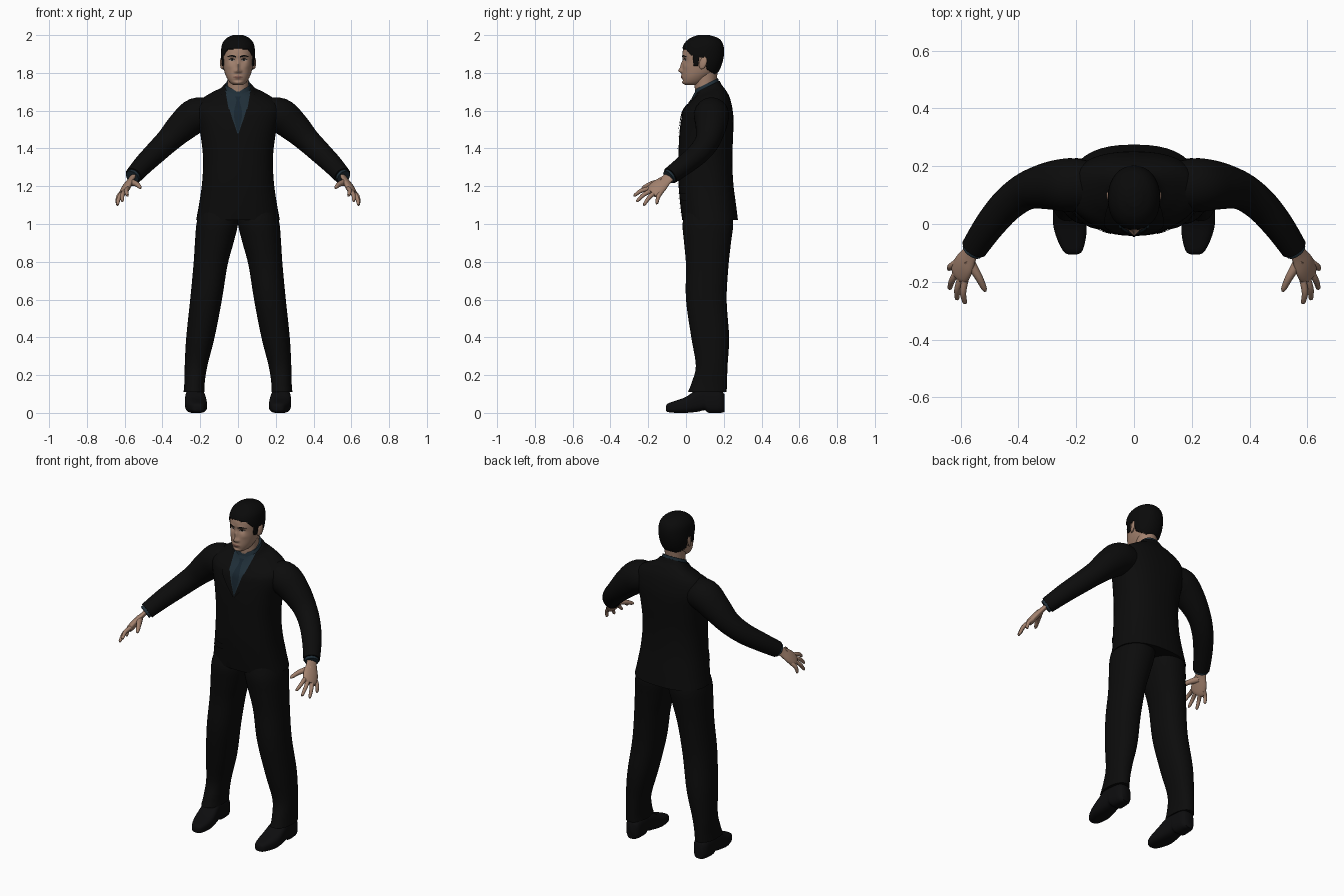
import bpy, bmesh
from math import sin, cos, pi, exp, copysign
from mathutils import Vector
from mathutils.bvhtree import BVHTree

cube = bpy.data.objects.get("Cube")
if cube:
    bpy.data.objects.remove(cube)


def material(name, r, g, b, rough=0.8):
    m = bpy.data.materials.new(name)
    m.use_nodes = True
    m.diffuse_color = (r, g, b, 1)
    shader = m.node_tree.nodes["Principled BSDF"]
    shader.inputs["Base Color"].default_value = (r, g, b, 1)
    shader.inputs["Roughness"].default_value = rough
    return m


suit = material("suit black", .0035, .0035, .0035)
leather = material("shoe black", .004, .004, .0045)
shirt = material("shirt blue", .014, .028, .04)
tie = material("tie blue", .009, .019, .029)
skin = material("skin", .36, .22, .155)
hair = material("hair black", .003, .003, .003)
lips = material("lips", .22, .105, .08)
eye = material("eye white", .3, .27, .25)


def resample(rows, steps):
    """Smooth curve through rows of any length."""
    rows = [Vector(r) for r in rows]
    out = []
    for i in range(len(rows) - 1):
        p, q = rows[i], rows[i + 1]
        before = rows[i - 1] if i else p
        after = rows[min(i + 2, len(rows) - 1)]
        m, n = (q - before) / 2, (after - p) / 2
        for s in range(steps):
            t = s / steps
            u = 1 - t
            out.append(p * (1 + 2 * t) * u * u + m * t * u * u
                       + q * t * t * (3 - 2 * t) - n * t * t * u)
    return out + [rows[-1]]


def finish(name, bm, mat, mirror=False):
    me = bpy.data.meshes.new(name)
    bm.to_mesh(me)
    bm.free()
    me.materials.append(mat)
    ob = bpy.data.objects.new(name, me)
    bpy.context.collection.objects.link(ob)
    bpy.ops.object.select_all(action='DESELECT')
    ob.select_set(True)
    bpy.context.view_layer.objects.active = ob
    bpy.ops.object.shade_smooth_by_angle(angle=pi / 3)
    if mirror:
        ob.modifiers.new("Mirror", 'MIRROR').use_mirror_merge = False
    return ob


def skin_rings(rings):
    """Bridge rings of points into a capped surface."""
    bm = bmesh.new()
    loops = [[bm.verts.new(p) for p in ring] for ring in rings]
    n = len(loops[0])
    for a, b in zip(loops, loops[1:]):
        for i in range(n):
            j = (i + 1) % n
            bm.faces.new((a[i], a[j], b[j], b[i]))
    bm.faces.new(loops[0])
    bm.faces.new(loops[-1])
    bmesh.ops.recalc_face_normals(bm, faces=bm.faces)
    return bm


def loft(rows, steps=5, n=40, power=2.4, axis='Z'):
    """Rows: level, centre x, half width, near edge, far edge."""
    rings = []
    for t, cx, hx, lo, hi in resample(rows, steps):
        ring = []
        for k in range(n):
            c, s = cos(2 * pi * k / n), sin(2 * pi * k / n)
            a = cx + hx * copysign(abs(c) ** (2 / power), c)
            b = (lo + hi) / 2 + (hi - lo) / 2 * copysign(abs(s) ** (2 / power), s)
            ring.append((a, b, t) if axis == 'Z' else (a, t, b))
        rings.append(ring)
    return skin_rings(rings)


def tube(name, rows, mat, across=(0, 1, 0), flat=1, n=20):
    """Rows: x, y, z, radius along a limb, mirrored to both sides."""
    pts = resample(rows, 5)
    rings = []
    for i, p in enumerate(pts):
        d = (pts[min(i + 1, len(pts) - 1)] - pts[max(i - 1, 0)]).to_3d().normalized()
        u = Vector(across)
        u = (u - d * u.dot(d)).normalized()
        v = d.cross(u) * flat
        rings.append([p.to_3d() + (u * cos(2 * pi * k / n) + v * sin(2 * pi * k / n)) * p[3]
                      for k in range(n)])
    return finish(name, skin_rings(rings), mat, True)


def patch(name, edge_a, edge_b, target, mat, mirror=False, lift=.003, cols=10):
    """Thin panel between two (x, z) edges, laid on the front of a surface."""
    bm = bmesh.new()
    grid = []
    for a, b in zip(resample(edge_a, 6), resample(edge_b, 6)):
        row = []
        for k in range(cols + 1):
            x, z = a.lerp(b, k / cols)
            hit = target.ray_cast(Vector((x, -1, z)), Vector((0, 1, 0)))[0]
            hit = hit or target.find_nearest(Vector((x, 0, z)))[0]
            row.append(bm.verts.new((x, hit.y - lift, z)))
        grid.append(row)
    for r, s in zip(grid, grid[1:]):
        for k in range(cols):
            bm.faces.new((r[k], r[k + 1], s[k + 1], s[k]))
    bmesh.ops.recalc_face_normals(bm, faces=bm.faces)
    if sum(f.normal.y for f in bm.faces) > 0:
        bmesh.ops.reverse_faces(bm, faces=bm.faces)
    return finish(name, bm, mat, mirror)


def tilt_collar(bm):
    for v in bm.verts:
        v.co.z += (v.co.y - .12) * .5 * min(1, max(0, (v.co.z - 1.6) / .12))


# Jacket body and shirt collar
bm = loft([(1.02, 0, .222, -.02, .275), (1.1, 0, .207, -.03, .265), (1.22, 0, .19, -.04, .25),
           (1.35, 0, .185, -.04, .245), (1.48, 0, .2, -.035, .25), (1.58, 0, .225, -.02, .25),
           (1.64, 0, .215, .0, .235), (1.68, 0, .155, .025, .21), (1.705, 0, .1, .04, .19),
           (1.73, 0, .076, .05, .178)])
tilt_collar(bm)
chest = BVHTree.FromBMesh(bm)
finish("jacket", bm, suit)
bm = loft([(1.68, 0, .073, .04, .175), (1.72, 0, .07, .044, .174), (1.748, 0, .063, .05, .17)])
tilt_collar(bm)
finish("shirt_collar", bm, shirt)

# Shirt front, tie, collar wings, lapels, front seam and pocket flaps
opening = [(.003, 1.48), (.04, 1.59), (.064, 1.69)]
patch("shirt_front", [(-x, z) for x, z in opening], opening, chest, shirt)
patch("tie", [(-.003, 1.485), (-.022, 1.58), (-.009, 1.65), (-.016, 1.675)],
      [(.003, 1.485), (.022, 1.58), (.009, 1.65), (.016, 1.675)], chest, tie, lift=.006)
patch("collar_wing", [(.012, 1.685), (.044, 1.61)], [(.068, 1.71), (.05, 1.61)],
      chest, shirt, True, .008)
patch("lapel", opening, [(.006, 1.47), (.1, 1.6), (.085, 1.7)], chest, suit, True, .007)
patch("front_seam", [(-.004, 1.03), (-.004, 1.48)], [(.004, 1.03), (.004, 1.48)], chest, suit, lift=.005)
patch("pocket_flap", [(.08, 1.13), (.08, 1.165)], [(.17, 1.12), (.165, 1.16)], chest, suit, True, .006)

# Trouser legs
finish("trouser_leg", loft([
    (1.08, .1, .1, .0, .24), (1.0, .11, .11, -.018, .25), (.9, .126, .102, -.01, .238),
    (.78, .146, .09, .0, .225), (.6, .169, .084, .0, .215), (.4, .199, .075, .028, .228),
    (.25, .222, .06, .052, .22), (.16, .23, .054, .03, .217), (.11, .232, .056, .01, .215)],
    power=2.2), suit, True)

# Shoes
finish("shoe", loft([
    (-.106, .212, .012, .012, .035), (-.095, .212, .032, .004, .05), (-.05, .217, .05, .0, .066),
    (.0, .222, .058, .0, .085), (.06, .226, .054, .006, .125), (.1, .228, .05, .014, .13),
    (.12, .228, .05, .0, .13), (.18, .227, .045, .0, .12), (.203, .226, .03, .005, .1)],
    power=3, axis='Y'), leather, True)

# Sleeves and cuffs
tube("sleeve", [(.14, .135, 1.58, .08), (.22, .135, 1.575, .093), (.295, .132, 1.517, .082),
                (.37, .115, 1.442, .066), (.437, .068, 1.377, .059), (.5, -.005, 1.315, .053),
                (.553, -.083, 1.256, .046)], suit, n=32)
tube("shirt_cuff", [(.54, -.065, 1.27, .038), (.56, -.093, 1.248, .038)], shirt)

# Hands
span = Vector((.4, .87, -.29))
tube("palm", [(.55, -.075, 1.26, .031), (.568, -.105, 1.234, .033), (.587, -.14, 1.203, .045),
              (.602, -.168, 1.175, .046), (.608, -.182, 1.163, .036)], skin, span, .42)
knuckle = Vector((.6, -.165, 1.177))
tips = {"index_finger": (.586, -.276, 1.15), "middle_finger": (.614, -.262, 1.12),
        "ring_finger": (.64, -.225, 1.1), "little_finger": (.642, -.156, 1.108)}
for k, (name, tip) in enumerate(tips.items()):
    root, tip = knuckle + span * .024 * (k - 1.5), Vector(tip)
    bend = root.lerp(tip, .5) + Vector((.006, -.002, .007))
    near_tip = root.lerp(tip, .93)
    tube(name, [(*root, .0125), (*bend, .011), (*near_tip, .008), (*tip, .003)], skin, span, n=12)
tube("thumb", [(.574, -.125, 1.222, .02), (.54, -.18, 1.213, .014), (.52, -.22, 1.196, .01),
               (.515, -.233, 1.189, .004)], skin, n=12)

# Neck and head, with the features pressed into the face
finish("neck", loft([(1.66, 0, .06, .05, .165), (1.74, 0, .056, .045, .16), (1.82, 0, .06, .04, .17)],
                    power=2), skin)
skull = [(1.735, 0, .022, .0, .05), (1.748, 0, .042, -.016, .09), (1.775, 0, .06, -.02, .125),
         (1.81, 0, .073, -.02, .165), (1.86, 0, .082, -.016, .187), (1.91, 0, .083, -.018, .195),
         (1.95, 0, .076, -.004, .188), (1.977, 0, .054, .026, .165), (1.992, 0, .022, .065, .12)]
bm = loft(skull, 10, 112, 2.15)
# x, z, depth, x spread, z spread
shapes = [(.0, 1.812, -.018, .011, .012), (.0, 1.838, -.012, .008, .024), (.014, 1.808, -.007, .007, .008),
          (.031, 1.868, .009, .015, .012), (.03, 1.89, -.004, .022, .008), (.0, 1.779, -.006, .02, .009),
          (.0, 1.76, .003, .025, .005), (.0, 1.745, -.005, .018, .01), (.045, 1.835, -.003, .016, .014)]
for v in bm.verts:
    if v.co.y < .06:
        for x, z, depth, sx, sz in shapes:
            v.co.y += depth * exp(-((abs(v.co.x) - x) / sx) ** 2 - ((v.co.z - z) / sz) ** 2)
face = BVHTree.FromBMesh(bm)
finish("head", bm, skin)

# Eyes, brows and mouth
patch("eye_white", [(.017, 1.867), (.032, 1.862), (.046, 1.868)],
      [(.017, 1.868), (.032, 1.874), (.046, 1.87)], face, eye, True, .001)
patch("iris", [(.026, 1.866), (.031, 1.863), (.036, 1.866)],
      [(.026, 1.871), (.031, 1.874), (.036, 1.871)], face, hair, True, .002)
patch("eyelid", [(.015, 1.868), (.032, 1.873), (.049, 1.868)],
      [(.015, 1.87), (.032, 1.878), (.049, 1.871)], face, hair, True, .002)
patch("eyebrow", [(.01, 1.881), (.032, 1.886), (.057, 1.884)],
      [(.01, 1.888), (.032, 1.895), (.057, 1.887)], face, hair, True, .002)
patch("mouth", [(-.026, 1.777), (.0, 1.769), (.026, 1.777)],
      [(-.026, 1.779), (.0, 1.786), (.026, 1.779)], face, lips, lift=.0015)

# Ears
bm = bmesh.new()
bmesh.ops.create_uvsphere(bm, u_segments=20, v_segments=12, radius=1)
for v in bm.verts:
    x, y, z = v.co
    v.co = (.084 + .01 * x + .006 * y, .09 + .02 * y + .007 * z, 1.853 + .034 * z)
finish("ear", bm, skin, True)

# Hair cap trimmed along a hairline: forehead, temple, sideburn, ear, nape
hairline = [(-.03, 1.932), (.0, 1.925), (.02, 1.9), (.035, 1.89), (.04, 1.84), (.06, 1.84),
            (.068, 1.88), (.1, 1.885), (.112, 1.82), (.15, 1.795), (.21, 1.785)]


def hair_edge(y):
    for (ya, za), (yb, zb) in zip(hairline, hairline[1:]):
        if y <= yb:
            return za + (zb - za) * (y - ya) / (yb - ya)
    return hairline[-1][1]


bm = loft([(1.87 + (z - 1.87) * 1.06, x, w + .007, a - .005, b + .007)
           for z, x, w, a, b in skull], 10, 112, 2.15)
bald = [f for f in bm.faces
        if f.calc_center_median().z < hair_edge(f.calc_center_median().y)]
bmesh.ops.delete(bm, geom=bald, context='FACES')
cap = finish("hair", bm, hair)
thick = cap.modifiers.new("Thickness", 'SOLIDIFY')
thick.thickness = .009
